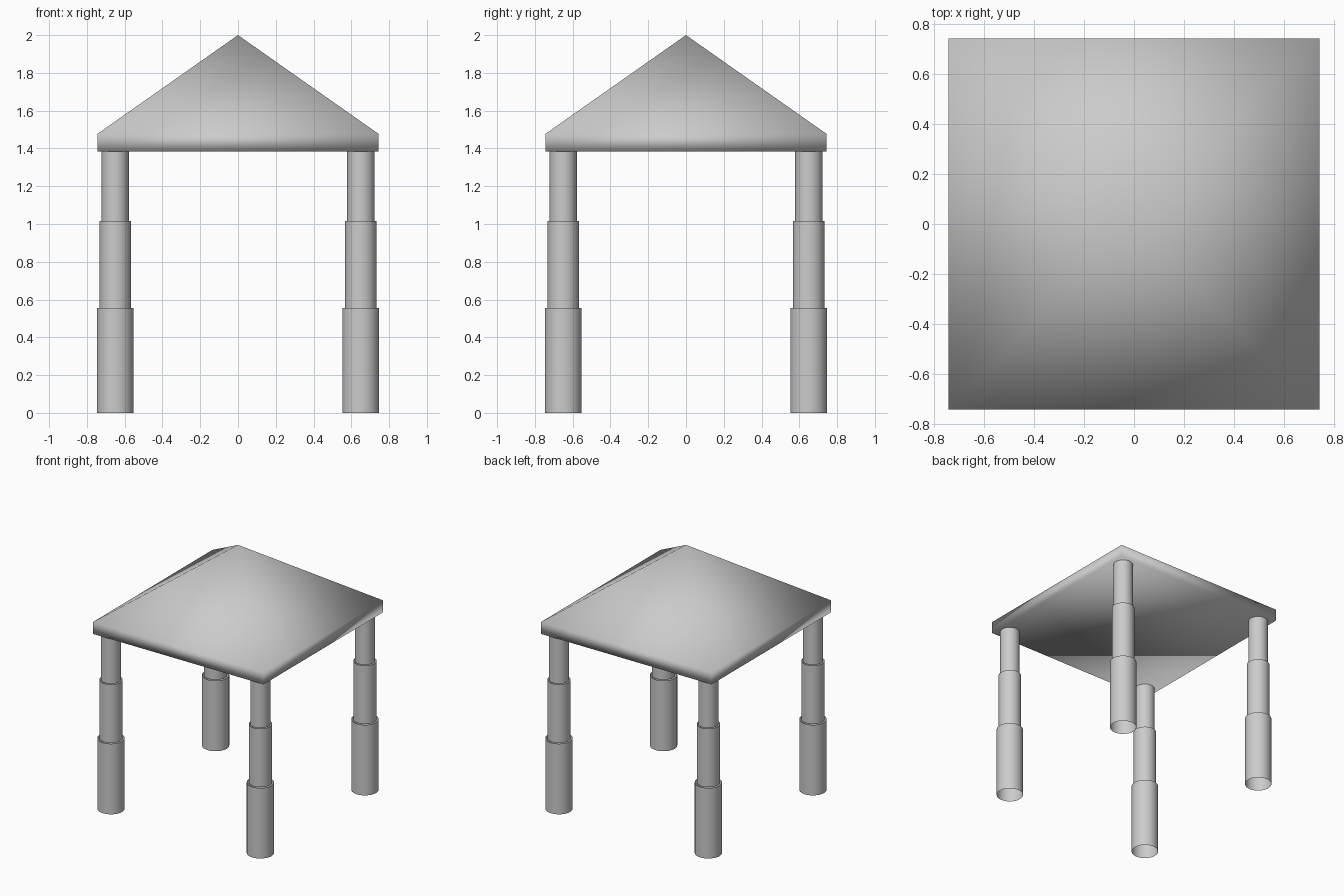
import bpy
import bmesh

if "Cube" in bpy.data.objects:
    bpy.data.objects.remove(bpy.data.objects["Cube"])

LEG_POS = 0.65          # leg offset from the centre in x and y
HALF = 0.743            # half width of the canopy
RIM_LOW, RIM_HIGH, PEAK = 1.385, 1.478, 2.0
# radius, bottom, top of each telescoping leg section
SECTIONS = [("lower", 0.0975, 0.0, 0.555),
            ("middle", 0.083, 0.555, 1.015),
            ("upper", 0.072, 1.015, RIM_LOW)]


def tube(name, x, y, radius, z0, z1):
    """Open-ended smooth tube standing between two heights."""
    bpy.ops.mesh.primitive_cylinder_add(
        vertices=32, radius=radius, depth=z1 - z0,
        end_fill_type='NOTHING', location=(x, y, (z0 + z1) / 2))
    obj = bpy.context.object
    obj.name = name
    bpy.ops.object.shade_smooth()


# Four telescoping legs
for y, depth_name in ((-LEG_POS, "front"), (LEG_POS, "back")):
    for x, side_name in ((-LEG_POS, "left"), (LEG_POS, "right")):
        for part, radius, z0, z1 in SECTIONS:
            tube(f"{depth_name}_{side_name}_leg_{part}", x, y, radius, z0, z1)

# Canopy: shallow box rim closed by a pyramid, smooth shaded throughout
bm = bmesh.new()
corners = [(-HALF, -HALF), (HALF, -HALF), (HALF, HALF), (-HALF, HALF)]
low = [bm.verts.new((x, y, RIM_LOW)) for x, y in corners]
high = [bm.verts.new((x, y, RIM_HIGH)) for x, y in corners]
peak = bm.verts.new((0, 0, PEAK))
bm.faces.new(low[::-1])
for i in range(4):
    j = (i + 1) % 4
    bm.faces.new((low[i], low[j], high[j], high[i]))
    bm.faces.new((high[i], high[j], peak))
for face in bm.faces:
    face.smooth = True
mesh = bpy.data.meshes.new("canopy")
bm.to_mesh(mesh)
bm.free()
bpy.context.collection.objects.link(bpy.data.objects.new("canopy", mesh))
